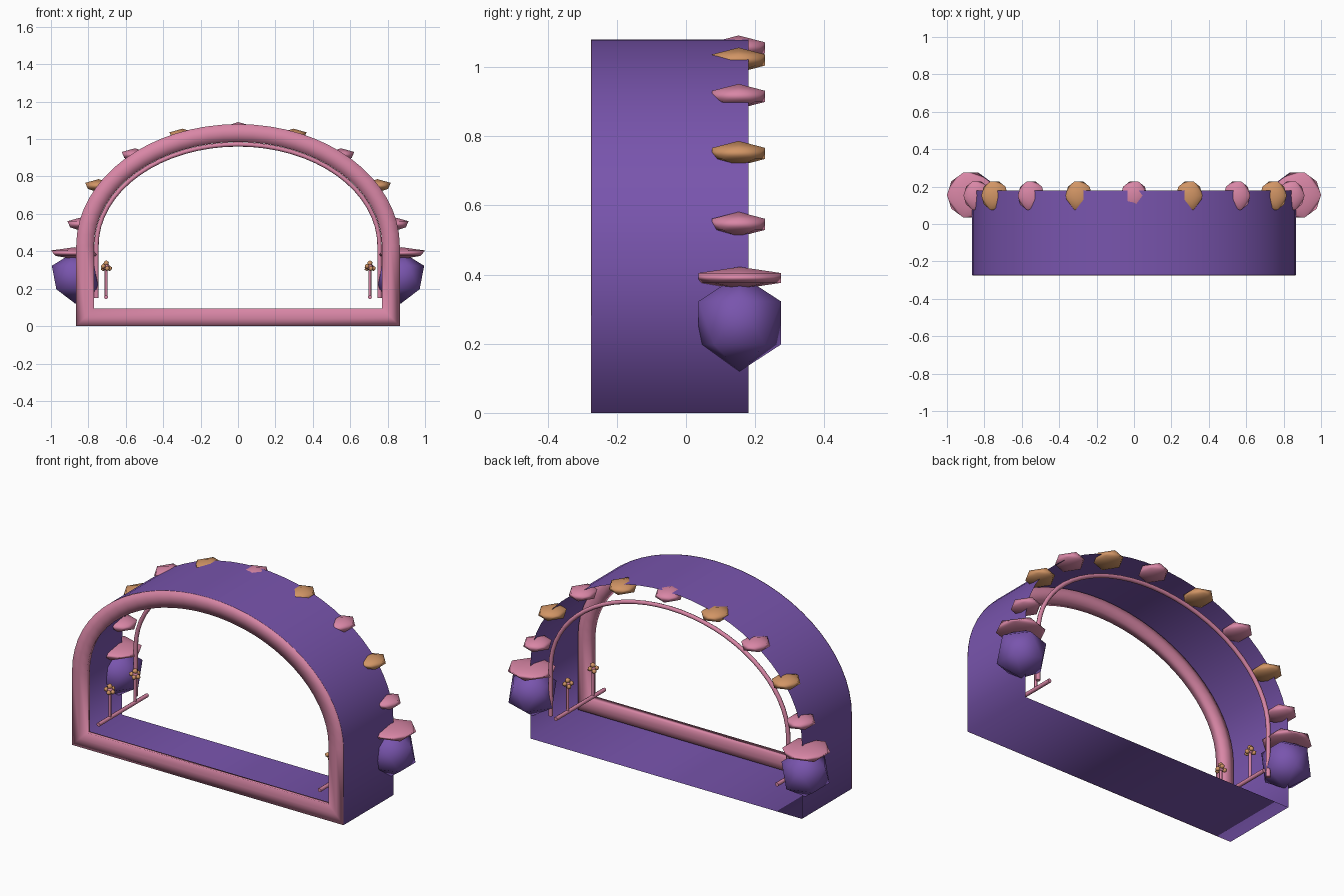
import bpy
import bmesh
from math import cos, sin, pi

if "Cube" in bpy.data.objects:
    bpy.data.objects.remove(bpy.data.objects["Cube"], do_unlink=True)

HALF, SPRING, TOP = 0.865, 0.43, 1.08
FRONT, BACK = -0.275, 0.18


def material(name, rgb):
    m = bpy.data.materials.new(name)
    m.use_nodes = True
    m.diffuse_color = (*rgb, 1)
    m.node_tree.nodes["Principled BSDF"].inputs["Base Color"].default_value = (*rgb, 1)
    return m


purple = material("purple", (0.19, 0.09, 0.42))
pink = material("pink", (0.69, 0.24, 0.38))
orange = material("orange", (0.64, 0.30, 0.13))


def arch(inset, steps=32):
    """Arc points from +x over the top to -x."""
    return [((HALF - inset) * cos(pi * i / steps),
             SPRING + (TOP - SPRING - inset) * sin(pi * i / steps))
            for i in range(steps + 1)]


def outline(inset):
    w = HALF - inset
    return [(-w, inset), (w, inset)] + arch(inset)


def loft(name, sections, mat, closed):
    """Bridge arch outlines given as (inset, y) pairs."""
    bm = bmesh.new()
    loops = [[bm.verts.new((x, y, z)) for x, z in outline(o)] for o, y in sections]
    pairs = list(zip(loops, loops[1:]))
    if closed:
        pairs.append((loops[-1], loops[0]))
    for a, b in pairs:
        for i in range(len(a)):
            j = (i + 1) % len(a)
            bm.faces.new((a[i], a[j], b[j], b[i]))
    bmesh.ops.recalc_face_normals(bm, faces=bm.faces)
    for f in bm.faces:
        f.smooth = True
    me = bpy.data.meshes.new(name)
    bm.to_mesh(me)
    bm.free()
    me.materials.append(mat)
    ob = bpy.data.objects.new(name, me)
    bpy.context.collection.objects.link(ob)
    return ob


def tube(name, points, radius, mat):
    cu = bpy.data.curves.new(name, "CURVE")
    cu.dimensions = "3D"
    cu.bevel_depth = radius
    cu.bevel_resolution = 2
    cu.use_fill_caps = True
    sp = cu.splines.new("POLY")
    sp.points.add(len(points) - 1)
    for p, co in zip(sp.points, points):
        p.co = (*co, 1)
    cu.materials.append(mat)
    ob = bpy.data.objects.new(name, cu)
    bpy.context.collection.objects.link(ob)
    return ob


def gem(name, loc, size, mat, turn=0.0):
    """Twenty-sided stone, squashed by its size."""
    bpy.ops.mesh.primitive_ico_sphere_add(subdivisions=1, radius=1, location=loc,
                                          rotation=(0, 0, turn))
    ob = bpy.context.object
    ob.name = name
    ob.scale = size
    ob.data.materials.append(mat)
    bpy.ops.object.shade_smooth()
    return ob


# Thin arched shell with its floor
loft("arch_shell", [(0, FRONT + 0.002), (0, -0.2), (0, BACK)], purple, False)

# Rounded frame around the front opening
loft("front_frame", [(0, FRONT), (0.048, FRONT), (0.095, FRONT),
                     (0.085, -0.235), (0.048, -0.225), (0.008, -0.24)], pink, True)

# Slim hoop inside the back edge
hoop = [(x, 0.15, z) for x, z in arch(0.108)]
w = hoop[0][0]
tube("back_hoop", [(w, 0.15, 0.15)] + hoop + [(-w, 0.15, 0.15)], 0.012, pink)

# Stones along the back edge
GEM = (0.08, 0.09, 0.036)
gem("top_stone", (0, 0.152, 1.055), GEM, pink)
for side, s, turn in (("left", 1, 0), ("right", -1, pi)):
    for i, (x, z) in enumerate([(0.84, 0.545), (0.745, 0.75), (0.55, 0.915), (0.295, 1.02)]):
        gem(f"{side}_stone_{i + 1}", (s * x, 0.152, z), GEM, orange if i % 2 else pink, turn)

    # Lamp bowl and lid
    gem(f"{side}_lamp_bowl", (s * 0.87, 0.155, 0.26), (0.14, 0.14, 0.14), purple, turn)
    gem(f"{side}_lamp_lid", (s * 0.875, 0.155, 0.39), (0.14, 0.14, 0.032), pink, turn)

    # Side rail with two flower posts
    x = s * 0.705
    tube(f"{side}_rail", [(x, -0.265, 0.155), (x, BACK, 0.155)], 0.011, pink)
    for n, y in (("front", -0.16), ("back", 0.07)):
        tube(f"{side}_{n}_post", [(x, y, 0.155), (x, y, 0.31)], 0.008, pink)
        gem(f"{side}_{n}_flower_top", (x, y, 0.336), (0.016,) * 3, orange)
        gem(f"{side}_{n}_flower_heart", (x, y, 0.316), (0.02,) * 3, pink)
        for k in range(5):
            a = 2 * pi * k / 5
            gem(f"{side}_{n}_petal_{k + 1}",
                (x + 0.019 * cos(a), y + 0.019 * sin(a), 0.308 + 0.012 * (k % 2)),
                (0.014,) * 3, orange)
